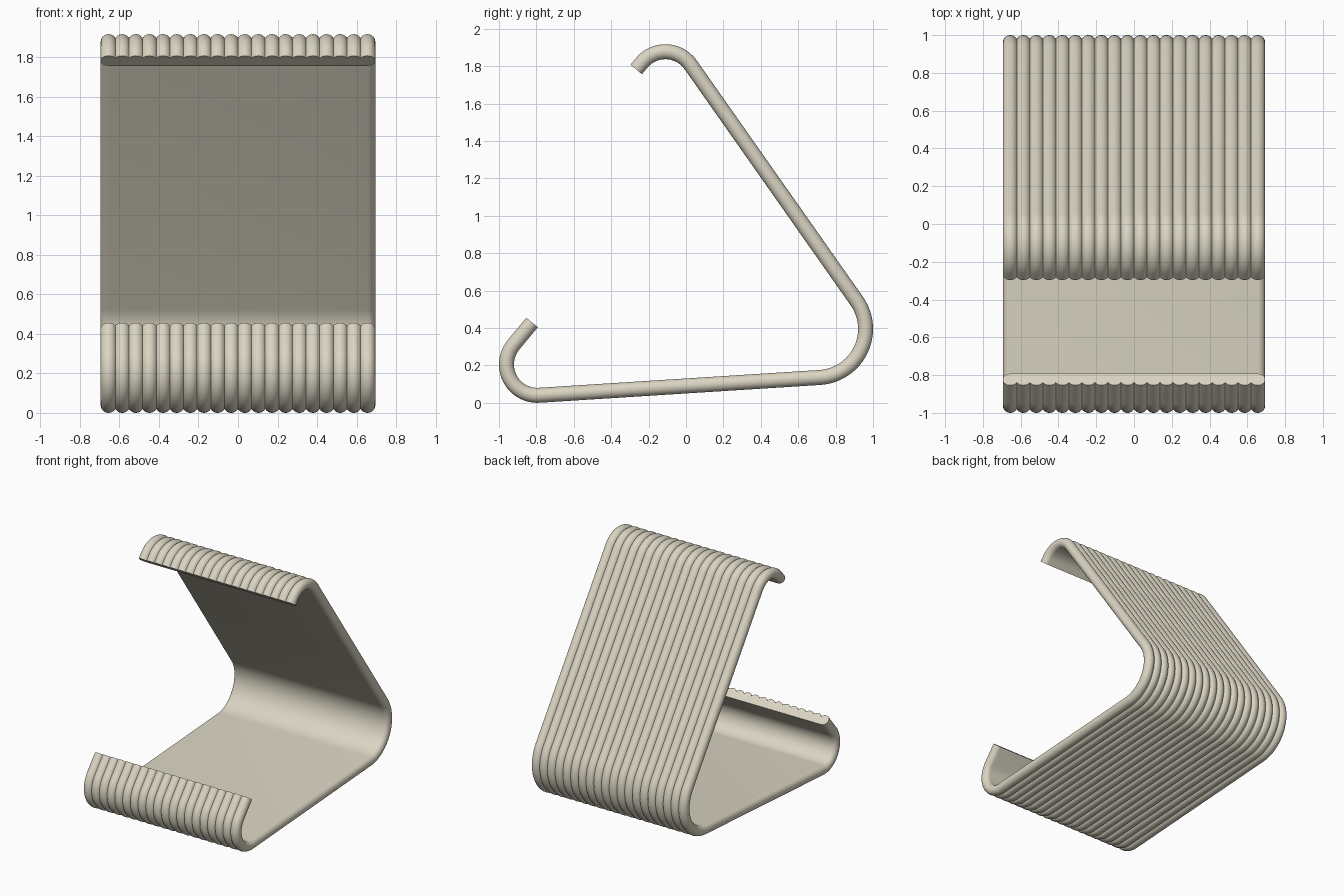
import bpy, bmesh
from math import sin, cos, pi, radians, atan2, asin, acos, hypot

if "Cube" in bpy.data.objects:
    bpy.data.objects.remove(bpy.data.objects["Cube"])

R = 0.04          # rib radius (half the sheet thickness)
RIBS = 20
HALF = 0.655      # x of the outermost rib centres
PITCH = 2 * HALF / (RIBS - 1)

# Side profile bends: centre y, centre z, centreline radius
BENDS = [(-0.795, 0.205, 0.165), (0.70, 0.395, 0.26), (-0.11, 1.712, 0.165)]


def tangent_normal(a, b):
    """Angle of the outward normal on the straight run joining two bends."""
    dy, dz = b[0] - a[0], b[1] - a[1]
    return atan2(dz, dy) - pi / 2 - asin((b[2] - a[2]) / hypot(dy, dz))


# Outward normal angles where each bend starts and ends
n1 = tangent_normal(BENDS[0], BENDS[1])
n2 = tangent_normal(BENDS[1], BENDS[2])
spans = [(radians(-219.7), n1), (n1, n2), (n2, radians(140.5))]

# Centreline stations: y, z, outward normal angle
path = []
for (cy, cz, r), (a0, a1) in zip(BENDS, spans):
    for i in range(25):
        a = a0 + (a1 - a0) * i / 24
        path.append((cy + r * cos(a), cz + r * sin(a), a))


def extend(station, length):
    y, z, a = station
    return (y - sin(a) * length, z + cos(a) * length, a)


path = [extend(path[0], -0.155)] + path + [extend(path[-1], 0.045)]

# Cross-section (x, outward offset): scalloped outside, flat inside, round edges
section = []
half_arc = asin(PITCH / 2 / R)
for k in range(RIBS):
    c = -HALF + k * PITCH
    lo = -pi if k == 0 else -half_arc
    hi = pi if k == RIBS - 1 else half_arc
    steps = 10 if 0 < k < RIBS - 1 else 20
    for i in range(steps + 1):
        if i == 0 and k > 0:
            continue          # valley point shared with the previous rib
        t = lo + (hi - lo) * i / steps
        section.append((c + R * sin(t), R * cos(t)))

# Sweep the section along the path
bm = bmesh.new()
rings = [[bm.verts.new((x, y + o * cos(a), z + o * sin(a))) for x, o in section]
         for y, z, a in path]
n = len(section)
for p, q in zip(rings, rings[1:]):
    for i in range(n):
        j = (i + 1) % n
        bm.faces.new((p[i], p[j], q[j], q[i]))
bm.faces.new(rings[0])
bm.faces.new(rings[-1][::-1])
bmesh.ops.recalc_face_normals(bm, faces=bm.faces)

mesh = bpy.data.meshes.new("ribbed_stand")
bm.to_mesh(mesh)
bm.free()
stand = bpy.data.objects.new("ribbed_stand", mesh)
bpy.context.collection.objects.link(stand)
bpy.context.view_layer.objects.active = stand
stand.select_set(True)
bpy.ops.object.shade_smooth_by_angle(angle=radians(35))

# Pale sand finish
mat = bpy.data.materials.new("sand")
mat.diffuse_color = (0.70, 0.66, 0.54, 1)
mat.use_nodes = True
mat.node_tree.nodes["Principled BSDF"].inputs["Base Color"].default_value = mat.diffuse_color
mesh.materials.append(mat)
